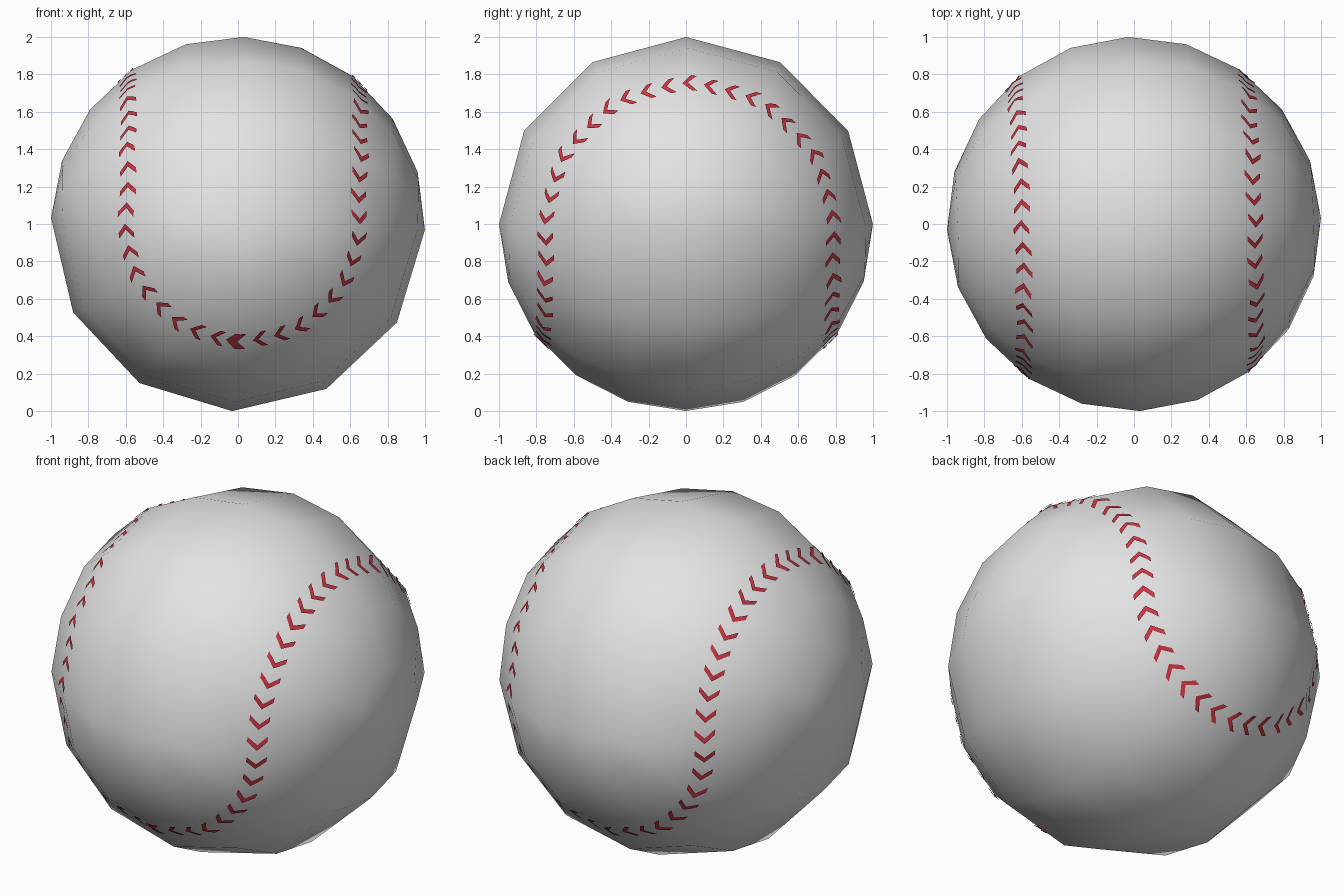
import bpy, bmesh, math
from mathutils import Vector, Matrix
from mathutils.bvhtree import BVHTree

if "Cube" in bpy.data.objects:
    bpy.data.objects.remove(bpy.data.objects["Cube"])

TILT = Matrix.Rotation(math.radians(1.8), 3, 'Z') @ Matrix.Rotation(math.radians(1.8), 3, 'Y')
CENTRE = Vector((0, 0, 1))
A, B = 0.63, 0.777           # half widths of the two cover panels at the seam


def material(name, rgb):
    m = bpy.data.materials.new(name)
    m.diffuse_color = (*rgb, 1)
    m.use_nodes = True
    m.node_tree.nodes["Principled BSDF"].inputs["Base Color"].default_value = m.diffuse_color
    return m


def finish(bm, name, mat):
    for v in bm.verts:
        v.co = TILT @ v.co + CENTRE
    me = bpy.data.meshes.new(name)
    bm.to_mesh(me)
    me.materials.append(mat)
    for p in me.polygons:
        p.use_smooth = True
    ob = bpy.data.objects.new(name, me)
    bpy.context.collection.objects.link(ob)
    return ob


# Ball cover: two half spheres whose poles lie on crossed axes, joined at the equator
def half_sphere(bm, place):
    grid = []
    for i in range(11):
        phi = math.radians(-90 + 18 * i)
        grid.append([bm.verts.new(place(math.sin(phi), math.cos(phi) * math.cos(math.radians(30 * j)),
                                        math.cos(phi) * math.sin(math.radians(30 * j)))) for j in range(7)])
    for i in range(10):
        for j in range(6):
            bm.faces.new((grid[i][j], grid[i + 1][j], grid[i + 1][j + 1], grid[i][j + 1]))


ball = bmesh.new()
half_sphere(ball, lambda a, b, c: (a, b, c))
half_sphere(ball, lambda a, b, c: (b, a, -c))
bmesh.ops.remove_doubles(ball, verts=ball.verts, dist=0.001)
bmesh.ops.dissolve_degenerate(ball, edges=ball.edges, dist=0.0001)
bmesh.ops.recalc_face_normals(ball, faces=ball.faces)
surface = BVHTree.FromBMesh(ball)
finish(ball, "ball_cover", material("off_white_leather", (0.78, 0.77, 0.78)))


# Seam path: half circles over the top alternating with half circles under the bottom
def seam(s):
    quarter, top = math.pi * A / 2, math.pi * B
    s %= 4 * quarter + 2 * top
    sign = 1
    if s >= 2 * quarter + top:          # second half is the first turned by 180 degrees
        s -= 2 * quarter + top
        sign = -1
    if s < quarter:
        a = s / A
        p = (-A * math.sin(a), -B, -A * math.cos(a))
    elif s < quarter + top:
        a = (s - quarter) / B
        p = (-A, -B * math.cos(a), B * math.sin(a))
    else:
        a = (s - quarter - top) / A
        p = (-A * math.cos(a), B, -A * math.sin(a))
    return Vector((sign * p[0], sign * p[1], p[2])).normalized()


# Stitches: V-shaped plates laid on the faceted cover
length = 2 * math.pi * (A + B)
count = 76
stitches = bmesh.new()
for k in range(count + 1):
    s = length * k / count + (0.03 if k == 0 else 0)
    n = seam(s)
    t = (seam(s + 0.01) - seam(s - 0.01)).normalized()
    side = n.cross(t)

    def lay(along, across):
        d = (n + t * along + side * across).normalized()
        hit = surface.ray_cast(d * 3, -d)[0]
        return stitches.verts.new(d * (hit.length + 0.008))

    rows = []
    for u in (-1, -0.5, 0, 0.5, 1):
        drop = 0.048 * abs(u)
        rows.append((lay(0.04 - drop, 0.056 * u), lay(0.01 - drop, 0.056 * u)))
    for a, b in zip(rows, rows[1:]):
        f = stitches.faces.new((a[0], a[1], b[1], b[0]))
        f.normal_update()
        if f.normal.dot(n) < 0:
            f.normal_flip()
finish(stitches, "seam_stitches", material("red_thread", (0.60, 0.035, 0.055)))
